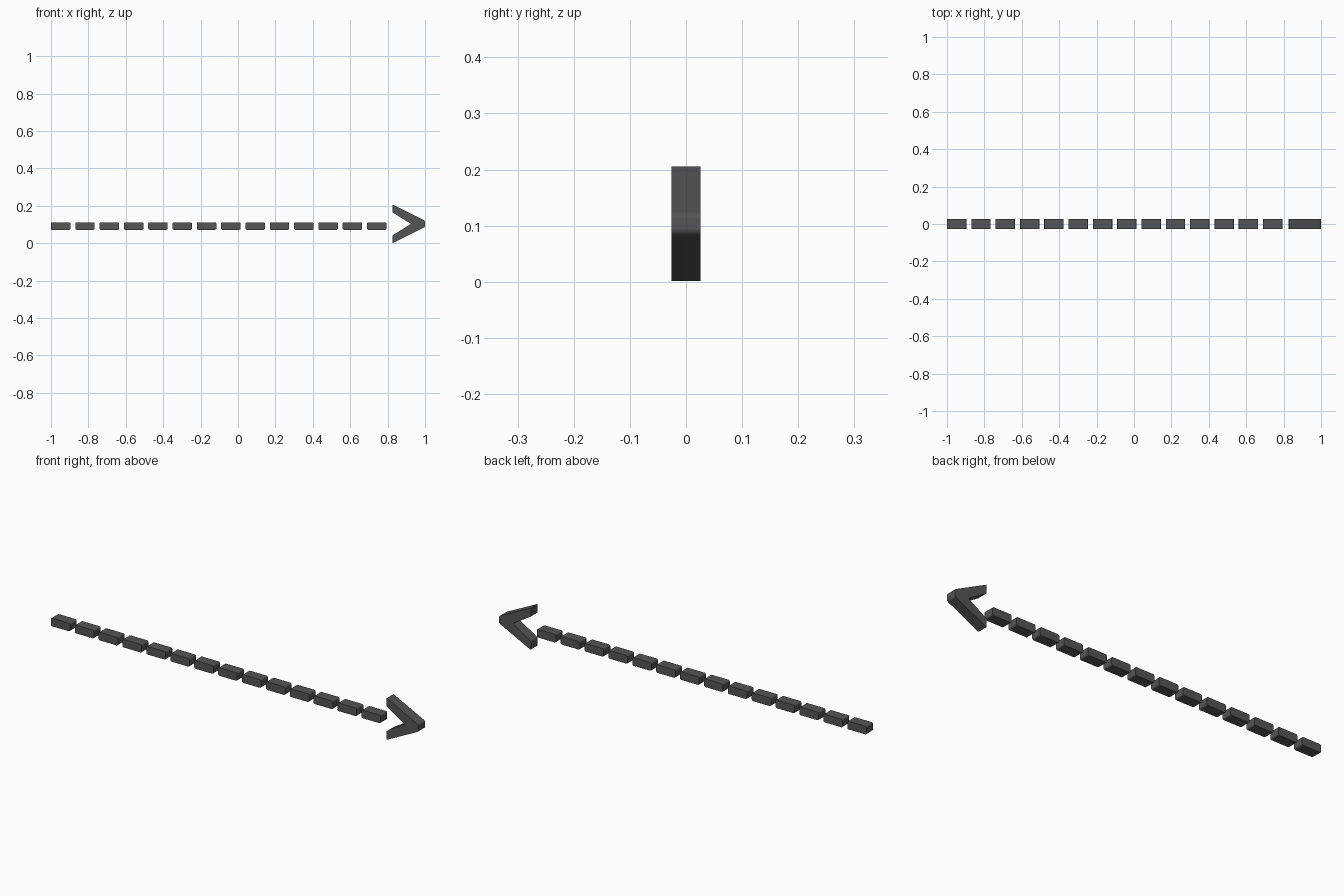
import bpy, bmesh

if "Cube" in bpy.data.objects:
    bpy.data.objects.remove(bpy.data.objects["Cube"])

HALF_Y = 0.026

mat = bpy.data.materials.new("dark_grey")
mat.diffuse_color = (0.09, 0.09, 0.09, 1)
mat.use_nodes = True
mat.node_tree.nodes["Principled BSDF"].inputs["Base Color"].default_value = mat.diffuse_color


def prism(name, profile, rounding):
    """Extrude an (x, z) outline along y; rounding maps point index -> radius."""
    bm = bmesh.new()
    front = [bm.verts.new((x, -HALF_Y, z)) for x, z in profile]
    back = [bm.verts.new((x, HALF_Y, z)) for x, z in profile]
    n = len(profile)
    bm.faces.new(front)
    bm.faces.new(back[::-1])
    for i in range(n):
        j = (i + 1) % n
        bm.faces.new((front[j], front[i], back[i], back[j]))
    # round the chosen corners
    for radius in set(rounding.values()):
        edges = [bm.edges.get((front[i], back[i])) for i, r in rounding.items() if r == radius]
        bmesh.ops.bevel(bm, geom=edges, offset=radius, segments=4,
                        profile=0.5, affect='EDGES')
    bmesh.ops.recalc_face_normals(bm, faces=bm.faces)
    mesh = bpy.data.meshes.new(name)
    bm.to_mesh(mesh)
    bm.free()
    mesh.materials.append(mat)
    obj = bpy.data.objects.new(name, mesh)
    bpy.context.collection.objects.link(obj)
    return obj


# dashed shaft
COUNT, PITCH, LENGTH = 14, 0.13, 0.104
Z0, Z1 = 0.072, 0.112
for k in range(COUNT):
    x = -1 + k * PITCH
    prism(f"dash_{k + 1:02d}",
          [(x, Z0), (x + LENGTH, Z0), (x + LENGTH, Z1), (x, Z1)],
          {i: 0.007 for i in range(4)})

# chevron arrowhead, symmetric about its mid height
MID = 0.1035
upper = [(0.826, 0.1035), (0.826, 0.061), (0.925, 0.0)]
lower = [(0.826, -0.061), (0.826, -0.1035)]
tip = [(1.0, -0.017), (1.0, 0.017)]
outline = [(x, MID + z) for x, z in upper + lower + tip]
prism("arrowhead", outline, {0: 0.004, 1: 0.004, 3: 0.004, 4: 0.004, 5: 0.008, 6: 0.008})
